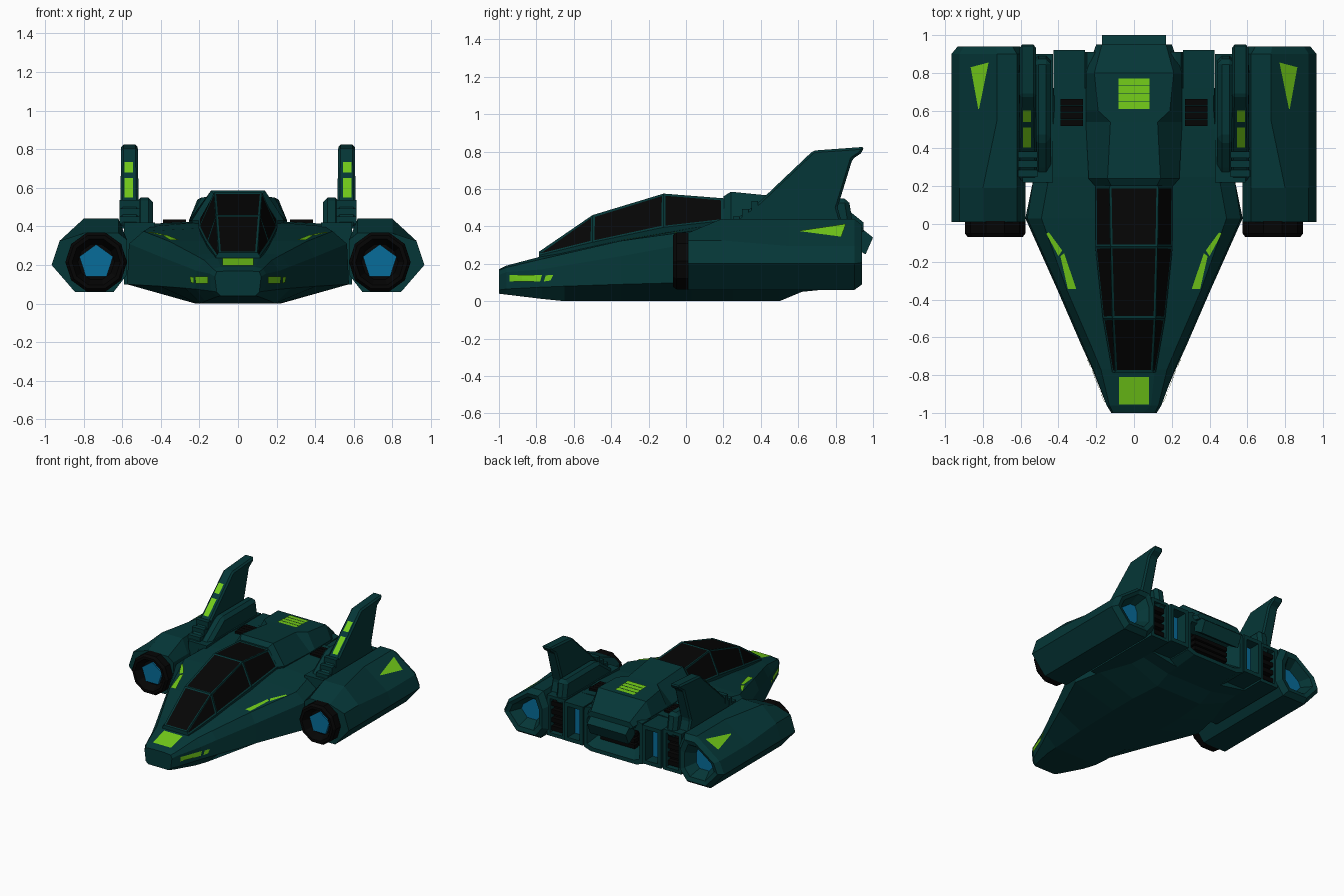
import bpy, bmesh, math
from mathutils import Vector
from mathutils.bvhtree import BVHTree

if "Cube" in bpy.data.objects:
    bpy.data.objects.remove(bpy.data.objects["Cube"])


def material(name, rgb):
    m = bpy.data.materials.new(name)
    m.diffuse_color = (*rgb, 1)
    m.use_nodes = True
    m.node_tree.nodes["Principled BSDF"].inputs["Base Color"].default_value = m.diffuse_color
    return m


TEAL = material("dark teal", (0.0015, 0.037, 0.038))
BLACK = material("black", (0.0015, 0.0015, 0.0015))
GREEN = material("lime green", (0.17, 0.60, 0.010))
BLUE = material("engine blue", (0.002, 0.15, 0.32))


def build(name, verts, faces, mats=(TEAL,), mirror=False, fix=True):
    me = bpy.data.meshes.new(name)
    me.from_pydata([tuple(v) for v in verts], [], faces)
    for m in mats:
        me.materials.append(m)
    if fix:
        bm = bmesh.new()
        bm.from_mesh(me)
        bmesh.ops.recalc_face_normals(bm, faces=bm.faces)
        bm.to_mesh(me)
        bm.free()
    ob = bpy.data.objects.new(name, me)
    bpy.context.collection.objects.link(ob)
    if mirror:
        hub = ob.modifiers.new("mirror", 'MIRROR')
        hub.use_axis[0] = True
        hub.use_mirror_merge = False
    return ob


def loft(name, rings, mats=(TEAL,), mirror=False, end_mat=0):
    """Skin a list of equal rings; the last cap may take its own colour."""
    n = len(rings[0])
    verts = [p for r in rings for p in r]
    faces = [(i * n + j, i * n + (j + 1) % n, (i + 1) * n + (j + 1) % n, (i + 1) * n + j)
             for i in range(len(rings) - 1) for j in range(n)]
    faces += [tuple(range(n)), tuple(range(len(verts) - n, len(verts)))]
    ob = build(name, verts, faces, mats, mirror)
    ob.data.polygons[len(faces) - 1].material_index = end_mat
    return ob


def sym(y, half):
    """Symmetric ring from right-hand points, bottom to top."""
    return [(x, y, z) for x, z in half] + [(-x, y, z) for x, z in reversed(half)]


def prism(name, profile, x0, x1, mat=TEAL, mirror=False, bevel=0):
    ob = loft(name, [[(x, y, z) for y, z in profile] for x in (x0, x1)], (mat,), mirror)
    if bevel:
        b = ob.modifiers.new("chamfer", 'BEVEL')
        b.width, b.segments = bevel, 1
    return ob


def box(name, x, y, z, mat=TEAL, mirror=False):
    return prism(name, [(y[0], z[0]), (y[1], z[0]), (y[1], z[1]), (y[0], z[1])], *x, mat, mirror)


def recessed_box(name, x, y, z, mat, rim=0.02, depth=0.05):
    """Block whose rear face is a sunken coloured panel."""
    def r(i, yy):
        return [(x[0] + i, yy, z[0] + i), (x[1] - i, yy, z[0] + i),
                (x[1] - i, yy, z[1] - i), (x[0] + i, yy, z[1] - i)]
    return loft(name, [r(0, y[0]), r(0, y[1]), r(rim, y[1]), r(rim, y[1] - depth)],
                (TEAL, mat), True, 1)


def decal(name, target, quad, axis, mat=GREEN, mirror=True, n=5):
    """Thin coloured plate projected on a part along z or x."""
    tree = BVHTree.FromPolygons([v.co for v in target.data.vertices],
                                [tuple(p.vertices) for p in target.data.polygons])
    d = Vector((0, 0, -1)) if axis == 'z' else Vector((-1, 0, 0))
    a, b, c, e = [Vector(p) for p in quad]
    verts = []
    for i in range(n + 1):
        for j in range(n + 1):
            p = a.lerp(b, i / n).lerp(e.lerp(c, i / n), j / n)
            o = Vector((p.x, p.y, 5)) if axis == 'z' else Vector((5, p.x, p.y))
            hit = tree.ray_cast(o, d)[0]
            verts.append((hit or verts[-1]) - (d * 0.006 if hit else d * 0))
    k = n + 1
    faces = [(i * k + j, (i + 1) * k + j, (i + 1) * k + j + 1, i * k + j + 1)
             for i in range(n) for j in range(n)]
    ob = build(name, verts, faces, (mat,), mirror, fix=False)
    if sum((p.normal.dot(d) for p in ob.data.polygons)) > 0:
        ob.data.flip_normals()
    return ob


# Main hull: wedge nose widening to the wings, then a straight tail
def tail(y, w, keel):
    return sym(y, [(.20, keel), (w, .10), (w, .38), (w - .01, .415), (.22, .425)])


def socket(y, w, lo, hi):
    return sym(y, [(w - .05, lo), (w, lo + .02), (w, hi - .02), (w - .01, hi), (w - .06, hi)])


hull = loft("hull", [
    sym(-1.00, [(.09, .04), (.11, .06), (.12, .14), (.11, .165), (.05, .17)]),
    sym(-0.96, [(.11, .035), (.14, .065), (.145, .155), (.13, .18), (.09, .19)]),
    sym(-0.77, [(.17, .012), (.22, .075), (.215, .17), (.175, .225), (.11, .24)]),
    sym(-0.65, [(.19, .0), (.275, .08), (.265, .19), (.225, .253), (.125, .26)]),
    sym(-0.35, [(.21, .0), (.405, .09), (.395, .24), (.355, .322), (.17, .325)]),
    sym(0.03, [(.22, .0), (.575, .10), (.565, .31), (.49, .375), (.20, .39)]),
    sym(0.25, [(.22, .0), (.53, .10), (.53, .34), (.45, .40), (.22, .42)]),
    tail(.50, .44, 0), tail(.62, .43, .05), tail(.72, .43, .06), tail(.72, .26, .06),
    tail(.91, .26, .08), socket(.91, .23, .11, .35), socket(.81, .18, .17, .32),
], (TEAL, BLACK), end_mat=1)
box("nose_bumper", (-.075, .075), (-1.0, -.95), (.075, .125))

# Canopy: panes are inset faces
canopy = loft("canopy", [
    sym(-0.785, [(.11, .20), (.115, .245), (.10, .265)]),
    sym(-0.50, [(.15, .26), (.165, .315), (.115, .46)]),
    sym(-0.12, [(.19, .34), (.205, .395), (.125, .575)]),
    sym(0.20, [(.19, .36), (.205, .43), (.13, .55)]),
    sym(0.25, [(.19, .36), (.20, .43), (.13, .54)]),
], (TEAL, BLACK))
bm = bmesh.new()
bm.from_mesh(canopy.data)
panes = [f for f in bm.faces if f.calc_center_median().y < 0.19 and f.normal.z > 0.2
         and len(f.verts) == 4]
bmesh.ops.inset_individual(bm, faces=panes, thickness=0.016, depth=-0.003)
for f in panes:
    f.material_index = 1
bm.to_mesh(canopy.data)
bm.free()

# Dorsal hump behind the canopy: (y, base width, top width, top height)
hump = loft("dorsal_hump", [sym(y, [(w - .02, .37), (w, .43 if y < .9 else .39), (t, z)])
                            for y, w, t, z in [(.20, .205, .12, .56), (.24, .24, .14, .585),
                                               (.54, .255, .125, .555), (.60, .255, .19, .55),
                                               (.80, .255, .21, .54), (.95, .20, .17, .42)]])
for i in range(4):
    y = 0.61 + i * 0.041
    decal(f"hump_light_{i}", hump, [(-.083, y), (.083, y), (.083, y + .038), (-.083, y + .038)],
          'z', mirror=False)

# Tail lip and rear grille
prism("tail_lip", [(.88, .40), (.95, .38), (1.0, .34), (.96, .25), (.88, .30)], -.17, .17)
for i in range(3):
    box(f"rear_grille_{i}", (-.15, .15), (.80, .86), (.17 + i * .045, .20 + i * .045), BLACK)

# Rear blocks: blue exhaust slots and black vents
recessed_box("exhaust_block", (.26, .425), (.68, .92), (.11, .415), BLUE, .03, .09)
recessed_box("vent_block", (.43, .59), (.22, .90), (.10, .42), BLACK, .025)
for i in range(4):
    y, z = .52 + i * .036, .14 + i * .065
    box(f"vent_slat_{i}", (.46, .56), (.85, .885), (z, z + .035), BLACK, True)
    box(f"deck_vent_{i}", (.27, .39), (y, y + .033), (.40, .435), BLACK, True)

# Engine nacelles with sunken blue exhausts
LOWER = [(.966, .20), (.845, .06), (.645, .06), (.575, .15), (.575, .33), (.62, .44)]
FRONT = LOWER + [(.80, .44), (.925, .325)]
REAR = LOWER + [(.725, .44), (.925, .295)]


def nacelle_ring(y, s=1.0, top=1.0, sec=REAR):
    return [(.765 + (x - .765) * s, y, .24 + (min(z, top) - .24) * s) for x, z in sec]


nacelle = loft("nacelle", [nacelle_ring(.01, 1, .365, FRONT), nacelle_ring(.19, sec=FRONT),
                           nacelle_ring(.55), nacelle_ring(.90), nacelle_ring(.94, .84),
                           nacelle_ring(.93, .66), nacelle_ring(.85, .42)],
               (TEAL, BLUE), True, 1)


def disc_ring(y, r, n, turn=0.0):
    return [(.735 + r * math.sin(turn + 2 * math.pi * i / n), y,
             .215 + r * math.cos(turn + 2 * math.pi * i / n)) for i in range(n)]


# Black intakes with blue cores
loft("intake_ring", [disc_ring(y, r, 10, math.pi / 10) for y, r in
                     [(.05, .16), (-.05, .16), (-.07, .145), (-.07, .125), (-.01, .095)]],
     (BLACK,), True)
loft("intake_core", [disc_ring(0, .09, 5), disc_ring(-.03, .092, 5)], (BLUE,), True)

# Tail fins, inner fairings and stepped roots
fin = prism("tail_fin", [(.22, .40), (.27, .44), (.39, .53), (.68, .805), (.955, .825), (.935, .79),
                         (.89, .76), (.81, .50), (.84, .40)], .515, .61, TEAL, True, .012)
for v in fin.data.vertices:
    if v.co.z > .7:
        v.co.x = .5625 + (v.co.x - .5625) * .9
prism("fin_fairing", [(.20, .36), (.30, .44), (.45, .55), (.87, .55), (.90, .36)],
      .44, .53, TEAL, True, .025)
for i in range(3):
    y, z = .25 + i * .05, .44 + i * .042
    box(f"fin_step_{i}", (.51, .615), (y, y + .035), (z - .05, z + .012), TEAL, True)

# Green lights
for i, (y0, y1) in enumerate([(.405, .51), (.54, .60)]):
    decal(f"fin_light_{i}", fin, [(.545, y0), (.588, y0), (.588, y1), (.545, y1)], 'z')
decal("nacelle_light", nacelle, [(.82, .61), (.825, .61), (.865, .83), (.77, .855)], 'z')
decal("nose_light", hull, [(-.08, -.955), (.08, -.955), (.08, -.81), (-.08, -.81)], 'z', mirror=False)
decal("wing_light_front", hull, [(.305, -.345), (.35, -.345), (.39, -.17), (.37, -.155)], 'z')
decal("wing_light_back", hull, [(.38, -.14), (.40, -.17), (.465, -.05), (.45, -.045)], 'z')
decal("nose_side_light", hull, [(-.945, .105), (-.78, .105), (-.77, .14), (-.945, .14)], 'x')
decal("nose_side_dot", hull, [(-.76, .105), (-.725, .11), (-.71, .14), (-.75, .138)], 'x')
